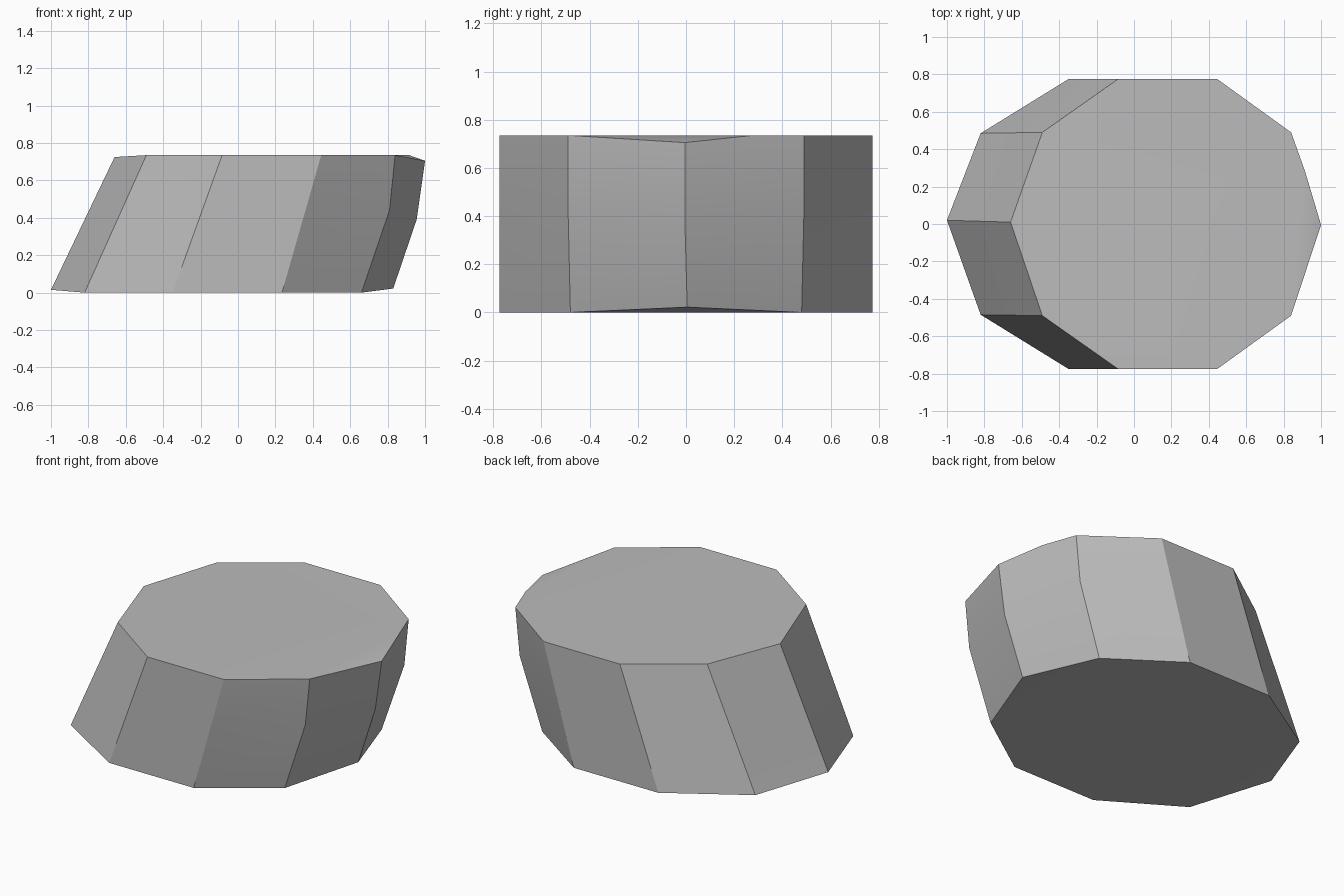
import bpy
import bmesh
from mathutils import Vector

cube = bpy.data.objects.get("Cube")
if cube:
    bpy.data.objects.remove(cube, do_unlink=True)


def ring(right_tip, half, left_tip):
    """Ten-sided ring: one half of the outline mirrored across y."""
    back = [Vector(p) for p in half]
    front = [Vector((p.x, -p.y, p.z)) for p in reversed(back)]
    return [Vector(right_tip)] + back + [Vector(left_tip)] + front


# Outlines of the leaning block, counter-clockwise from the +x tip
bottom = ring((0.83, 0.005, 0.022),
              [(0.66, 0.48, 0), (0.235, 0.775, 0), (-0.35, 0.775, 0), (-0.82, 0.485, 0)],
              (-1, 0.02, 0.015))
top = ring((1, -0.005, 0.705),
           [(0.84, 0.49, 0.735), (0.445, 0.775, 0.735), (-0.085, 0.775, 0.735), (-0.49, 0.49, 0.735)],
           (-0.66, 0.01, 0.725))

# Middle outline: straight, apart from the bulge at the +x end
middle = [b.lerp(t, 0.6) for b, t in zip(bottom, top)]
middle[0] = Vector((0.955, -0.005, 0.39))
middle[1] = Vector((0.81, 0.49, 0.44))
middle[9] = Vector((0.81, -0.49, 0.44))

bm = bmesh.new()
rings = [[bm.verts.new(p) for p in r] for r in (bottom, middle, top)]
count = len(bottom)

# Side panels
for low, high in zip(rings, rings[1:]):
    for i in range(count):
        j = (i + 1) % count
        bm.faces.new((low[i], low[j], high[j], high[i]))

# Flat caps, with the dipped tips split off as triangles
base = bm.faces.new(list(reversed(rings[0])))
lid = bm.faces.new(rings[2])
edge = bm.edges.get((rings[2][0], rings[2][1]))
_, chip = bmesh.utils.edge_split(edge, rings[2][0], 0.5)
chip.co = (0.915, 0.28, 0.735)

for a, b in ((chip, rings[2][9]), (rings[2][4], rings[2][6]),
             (rings[0][1], rings[0][9]), (rings[0][4], rings[0][6])):
    bmesh.ops.connect_verts(bm, verts=[a, b])
bmesh.ops.recalc_face_normals(bm, faces=bm.faces)

mesh = bpy.data.meshes.new("leaning_block")
bm.to_mesh(mesh)
bm.free()
block = bpy.data.objects.new("leaning_block", mesh)
bpy.context.collection.objects.link(block)

# Plain stone grey
grey = bpy.data.materials.new("stone_grey")
grey.use_nodes = True
colour = (0.5, 0.5, 0.5, 1)
grey.diffuse_color = colour
grey.node_tree.nodes["Principled BSDF"].inputs["Base Color"].default_value = colour
mesh.materials.append(grey)

# Soft bends, crisp corners
bpy.ops.object.select_all(action="DESELECT")
block.select_set(True)
bpy.context.view_layer.objects.active = block
bpy.ops.object.shade_smooth_by_angle(angle=0.5)
